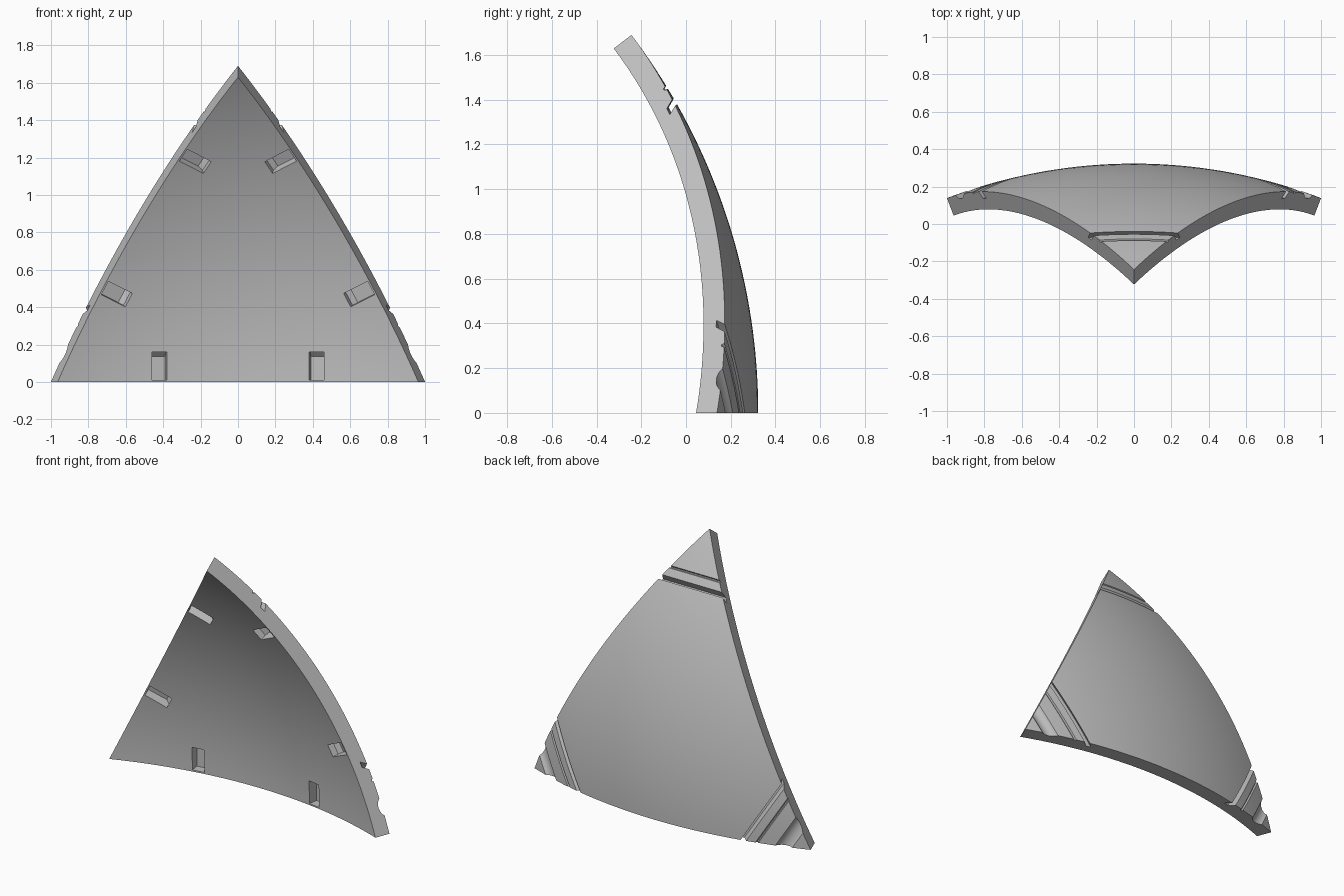
import bpy, bmesh
from math import radians, sin, cos, pi
from mathutils import Vector, Matrix

if "Cube" in bpy.data.objects:
    bpy.data.objects.remove(bpy.data.objects["Cube"], do_unlink=True)

R = 2.803                      # outer radius of the sphere
THICK = 0.1
Y_SHIFT = Vector((0, -2.48, 0))  # sphere centre
STEPS = 40

# Corner directions of the equilateral spherical triangle
half, rise = radians(20.905), radians(37.07)
right = Vector((-sin(half), cos(half), 0))
left = Vector((sin(half), cos(half), 0))
top = Vector((0, cos(rise), sin(rise)))
corners = [left, right, top]
middle = (left + right + top).normalized()


def make_object(name, bm):
    bmesh.ops.recalc_face_normals(bm, faces=bm.faces)
    mesh = bpy.data.meshes.new(name)
    bm.to_mesh(mesh)
    bm.free()
    obj = bpy.data.objects.new(name, mesh)
    bpy.context.collection.objects.link(obj)
    return obj


def loft(bm, rings):
    """Closed solid through a row of equal-length rings of points."""
    rows = [[bm.verts.new(p) for p in ring] for ring in rings]
    n = len(rows[0])
    for a, b in zip(rows, rows[1:]):
        for i in range(n):
            bm.faces.new((a[i], a[(i + 1) % n], b[(i + 1) % n], b[i]))
    bm.faces.new(rows[0])
    bm.faces.new(rows[-1][::-1])


# Curved triangular shell: two spherical sheets joined by flat rims
bm = bmesh.new()
sheets = []
for radius in (R, R - THICK):
    grid = {}
    for i in range(STEPS + 1):
        for j in range(STEPS + 1 - i):
            d = left * i + right * j + top * (STEPS - i - j)
            grid[i, j] = bm.verts.new(d.normalized() * radius + Y_SHIFT)
    for i in range(STEPS):
        for j in range(STEPS - i):
            bm.faces.new((grid[i, j], grid[i + 1, j], grid[i, j + 1]))
            if i + j < STEPS - 1:
                bm.faces.new((grid[i + 1, j], grid[i + 1, j + 1], grid[i, j + 1]))
    sheets.append(grid)
rim = ([(i, 0) for i in range(STEPS)]
       + [(STEPS - j, j) for j in range(STEPS)]
       + [(0, STEPS - k) for k in range(STEPS)])
outer, inner = sheets
for a, b in zip(rim, rim[1:] + rim[:1]):
    bm.faces.new((outer[a], outer[b], inner[b], inner[a]))
shell = make_object("curved_triangle_panel", bm)

# Cutters for grooves and pockets
bm = bmesh.new()


def corner_groove(corner, angle, profile):
    """Sweep a (distance from corner, height over surface) profile across a corner."""
    t = (middle - corner * middle.dot(corner)).normalized()
    side = corner.cross(t)
    a = radians(angle)
    p = corner * cos(a) + t * sin(a)
    u = t * cos(a) - corner * sin(a)
    rings = []
    for k in range(-12, 13):
        f = radians(k * 0.75)
        spoke = p * cos(f) + side * sin(f)
        rings.append([spoke * (R + h) + u * w + Y_SHIFT for w, h in profile])
    loft(bm, rings)


slanted = [(-0.027, 0.02), (0.003, 0.02), (0.038, -0.04), (0.008, -0.04)]
fine_line = [(-0.012, 0.01), (0.012, 0.01), (0.003, -0.012), (-0.003, -0.012)]
channel = [(0.053 * cos(k * pi / 12), 0.028 + 0.053 * sin(k * pi / 12)) for k in range(24)]
for corner in corners:
    corner_groove(corner, 7.3, slanted)
    corner_groove(corner, 5.8, fine_line)
    if corner is not top:
        corner_groove(corner, 2.87, channel)

# Pockets inside, two along each edge, with a chamfered inner end
pocket = [(0.01, -0.03), (0.16, -0.03), (0.16, 0.035), (0.135, 0.06), (0.01, 0.06)]
for turn in range(3):
    spin = Matrix.Rotation(turn * 2 * pi / 3, 3, middle)
    for sign in (-1, 1):
        a = radians(8.94) * sign
        radial = Vector((sin(a), cos(a), 0))
        along = Vector((cos(a), -sin(a), 0))
        up = Vector((0, 0, 1))
        loft(bm, [[spin @ (radial * (R - THICK + d) + up * z + along * x) + Y_SHIFT
                   for z, d in pocket] for x in (-0.04, 0.04)])
cutter = make_object("groove_cutter", bm)
cutter.hide_render = True

# Apply the cuts
bpy.context.view_layer.objects.active = shell
shell.select_set(True)
cut = shell.modifiers.new("cuts", "BOOLEAN")
cut.operation = "DIFFERENCE"
cut.solver = "EXACT"
cut.object = cutter
bpy.ops.object.modifier_apply(modifier=cut.name)
bpy.data.objects.remove(cutter, do_unlink=True)

# Material and shading
grey = bpy.data.materials.new("plain_grey")
grey.use_nodes = True
colour = (0.52, 0.52, 0.52, 1)
grey.diffuse_color = colour
grey.node_tree.nodes["Principled BSDF"].inputs["Base Color"].default_value = colour
shell.data.materials.clear()
shell.data.materials.append(grey)
bpy.ops.object.shade_smooth_by_angle(angle=radians(25))
